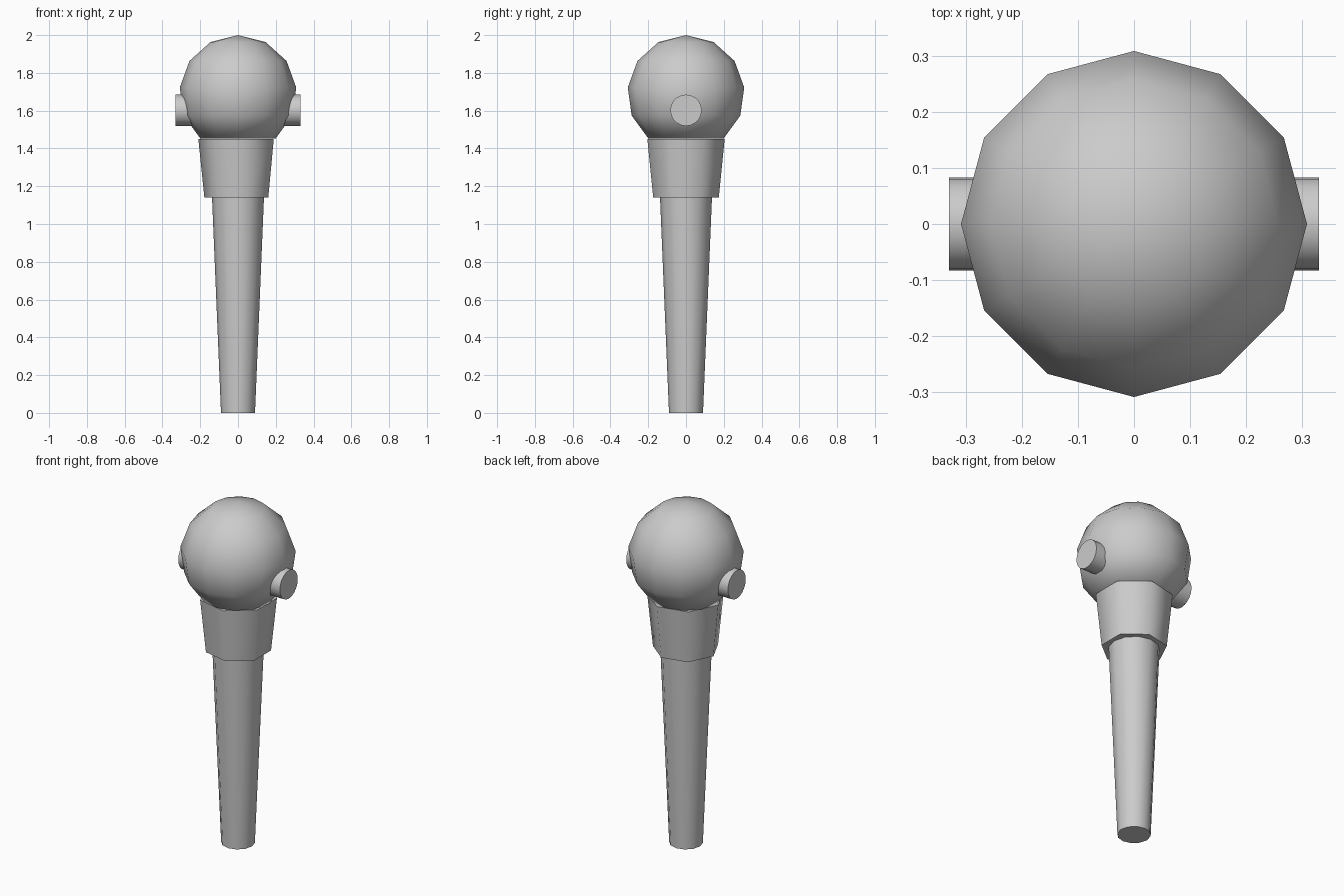
import bpy
from math import sin, cos, pi, radians

if "Cube" in bpy.data.objects:
    bpy.data.objects.remove(bpy.data.objects["Cube"])


def lathe(name, profile, sides, start=0.0):
    """Revolve (radius, z) points about z; open ends get flat caps, radius 0 makes a pole."""
    verts, faces, rings = [], [], []
    for r, z in profile:
        base = len(verts)
        if r == 0:
            verts.append((0, 0, z))
            rings.append([base] * sides)
        else:
            for i in range(sides):
                a = start + 2 * pi * i / sides
                verts.append((r * cos(a), r * sin(a), z))
            rings.append(list(range(base, base + sides)))
    for low, high in zip(rings, rings[1:]):
        for i in range(sides):
            j = (i + 1) % sides
            quad = [low[i], low[j], high[j], high[i]]
            faces.append(list(dict.fromkeys(quad)))
    if profile[0][0] > 0:
        faces.append(rings[0][::-1])
    if profile[-1][0] > 0:
        faces.append(rings[-1])
    mesh = bpy.data.meshes.new(name)
    mesh.from_pydata(verts, [], faces)
    obj = bpy.data.objects.new(name, mesh)
    bpy.context.collection.objects.link(obj)
    bpy.ops.object.select_all(action='DESELECT')
    obj.select_set(True)
    bpy.context.view_layer.objects.active = obj
    bpy.ops.object.shade_smooth_by_angle(angle=radians(60))
    return obj


# tapered grip
lathe("grip", [(0.09, 0), (0.1375, 1.14)], 12)

# seven-sided flared collar, corner towards -x
lathe("collar", [(0.178, 1.14), (0.21, 1.45)], 7, start=pi)

# ball head, cut off where it meets the collar
R, CZ = 0.31, 1.69
steps = [(R * sin(radians(t)), CZ + R * cos(radians(t))) for t in (140, 112, 84, 56, 28)]
lathe("ball_head", steps + [(0, CZ + R)], 12)

# round pin through the head, sticking out on both sides
pin = lathe("cross_pin", [(0.083, -0.33), (0.083, 0.33)], 20)
pin.rotation_euler = (0, pi / 2, 0)
pin.location = (0, 0, 1.602)
